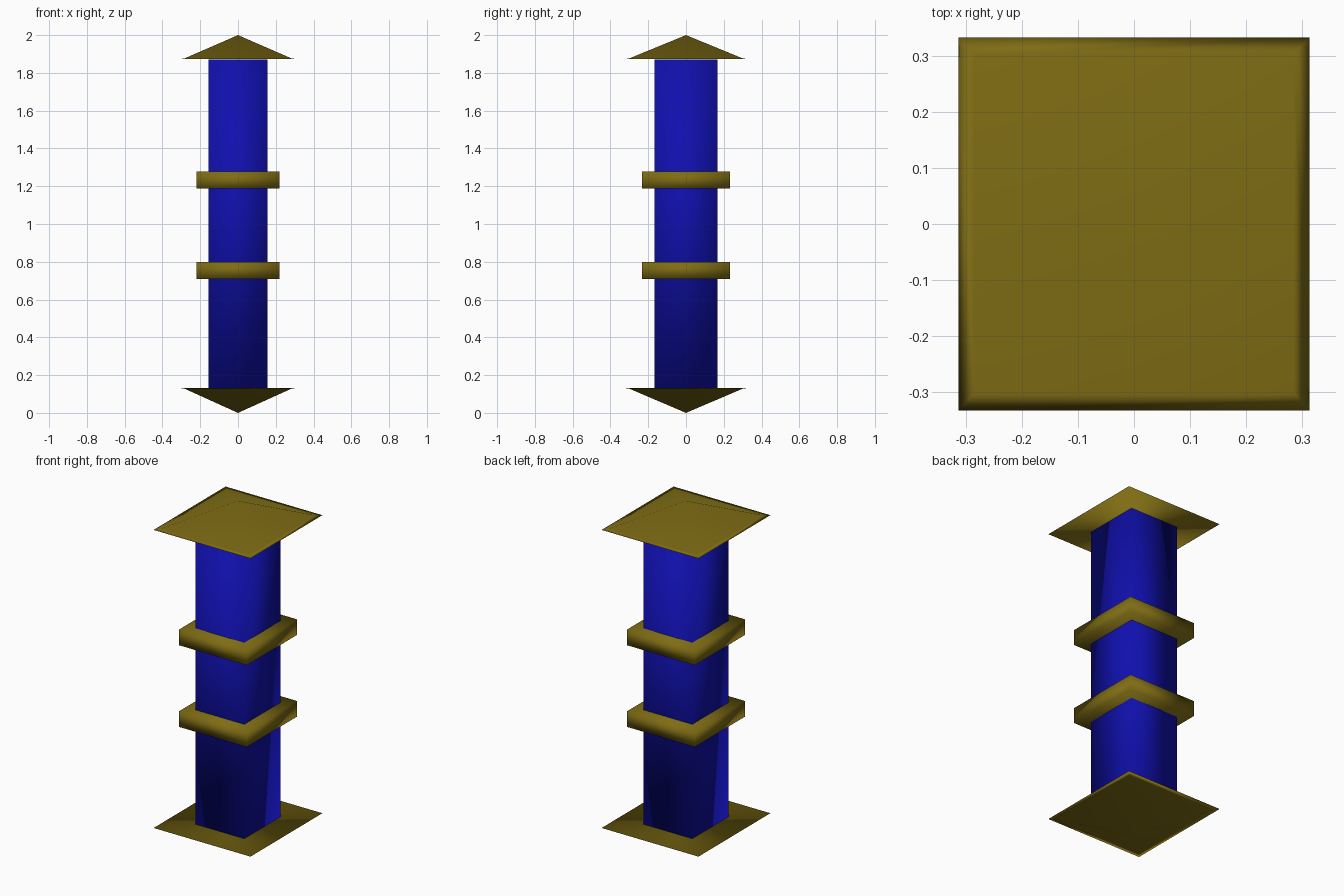
import bpy
import bmesh

default = bpy.data.objects.get("Cube")
if default:
    bpy.data.objects.remove(default, do_unlink=True)


def make_material(name, rgb):
    mat = bpy.data.materials.new(name)
    mat.use_nodes = True
    color = (*rgb, 1.0)
    mat.diffuse_color = color
    mat.node_tree.nodes["Principled BSDF"].inputs["Base Color"].default_value = color
    return mat


blue = make_material("deep blue", (0.005, 0.005, 0.42))
olive = make_material("olive gold", (0.21, 0.15, 0.007))

# Half width and half depth of the square plan of the caps
HALF_X, HALF_Y = 0.313, 0.332


def loft(name, tiers, mat, apex=None):
    """Stack rectangles given as (scale, z); close with faces or a point."""
    bm = bmesh.new()
    rings = []
    for scale, z in tiers:
        x, y = HALF_X * scale, HALF_Y * scale
        rings.append([bm.verts.new((sx * x, sy * y, z))
                      for sx, sy in ((-1, -1), (1, -1), (1, 1), (-1, 1))])
    bm.faces.new(rings[0])
    for low, high in zip(rings, rings[1:]):
        for i in range(4):
            j = (i + 1) % 4
            bm.faces.new((low[i], low[j], high[j], high[i]))
    if apex is None:
        bm.faces.new(rings[-1])
    else:
        tip = bm.verts.new((0, 0, apex))
        for i in range(4):
            bm.faces.new((rings[-1][i], rings[-1][(i + 1) % 4], tip))
    bmesh.ops.recalc_face_normals(bm, faces=bm.faces)
    for face in bm.faces:
        face.smooth = True
    mesh = bpy.data.meshes.new(name)
    bm.to_mesh(mesh)
    bm.free()
    mesh.materials.append(mat)
    obj = bpy.data.objects.new(name, mesh)
    bpy.context.collection.objects.link(obj)
    return obj


# Square shaft
loft("column", [(0.503, 0.13), (0.503, 1.87)], blue)

# Two square collars around the shaft
for label, z in (("lower", 0.755), ("upper", 1.232)):
    loft(label + "_collar", [(0.702, z - 0.045), (0.702, z + 0.045)], olive)

# Pyramid caps with a narrow flat rim, pointing up and down
for label, base, tip in (("top", 1.873, 2.0), ("bottom", 0.132, 0.0)):
    rim = base + (0.003 if tip > base else -0.003)
    loft(label + "_cap", [(1.0, base), (0.91, rim)], olive, apex=tip)
